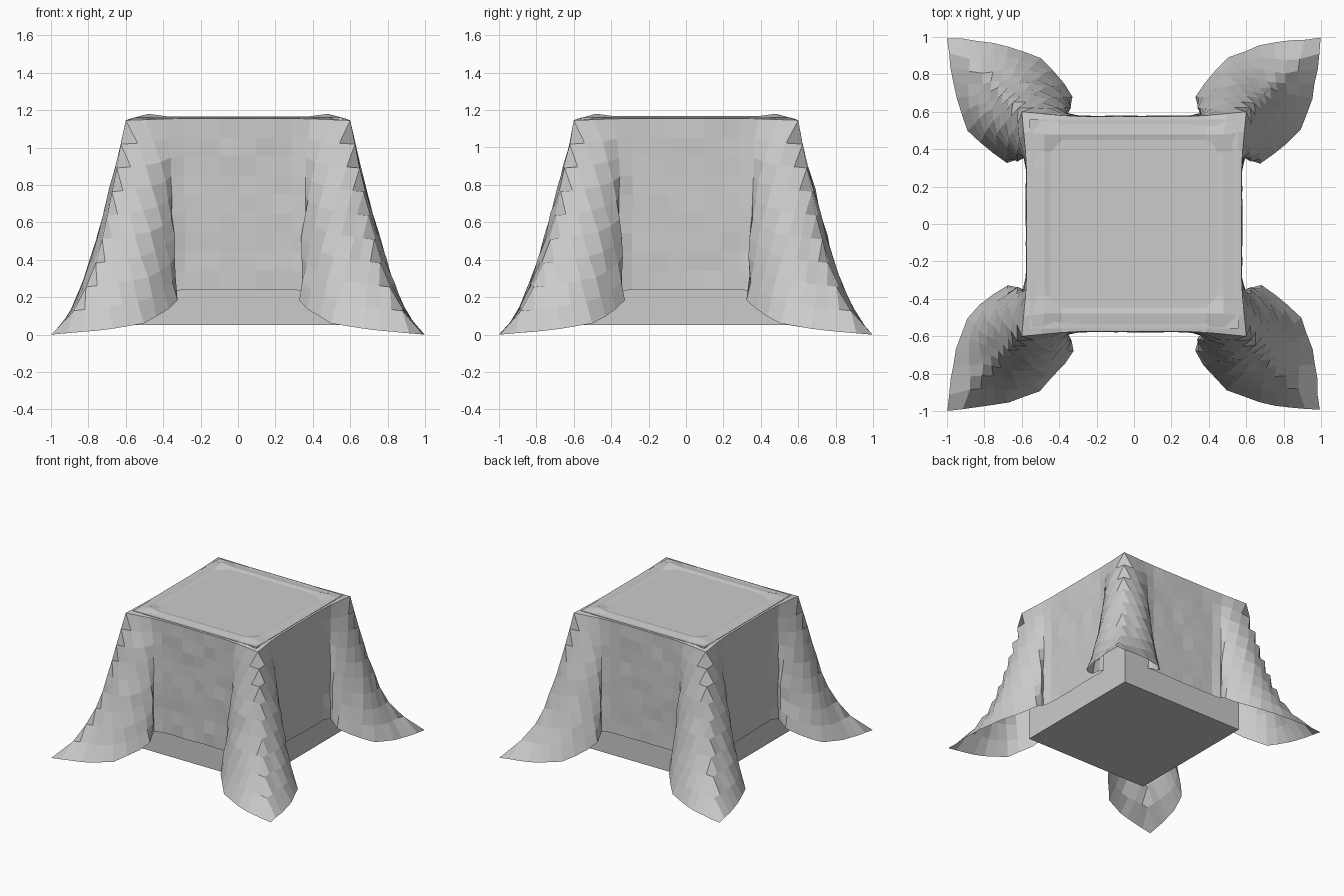
import bpy, bmesh, random
from mathutils import Vector

if "Cube" in bpy.data.objects:
    bpy.data.objects.remove(bpy.data.objects["Cube"])

random.seed(4)
A, DROP, NT, NS = 0.575, 0.915, 12, 9      # half width of top, overhang, grid counts
ROOT = 0.33                                # where the corner fold leaves the side
TIP = 1.49

# Hem of one corner fold: (distance along cloth edge, x, y, z)
HEM = [(0.33, 0.33, 0.572, 0.235), (0.42, 0.37, 0.605, 0.23), (0.54, 0.31, 0.65, 0.20),
       (0.70, 0.385, 0.77, 0.125), (0.88, 0.50, 0.89, 0.06), (1.13, 0.71, 0.965, 0.025),
       (1.49, 0.995, 0.995, 0.0)]


def hem(e):
    for a, b in zip(HEM, HEM[1:]):
        if e <= b[0]:
            f = (e - a[0]) / (b[0] - a[0])
            return Vector(a[1:]).lerp(Vector(b[1:]), f)
    return Vector(HEM[-1][1:])


def drape(p, q):
    """Map a flat cloth point (0 <= p <= q) to its hanging position."""
    if q < A - 1e-4:                                   # resting on the top
        if q < 0.45:
            return Vector((p, q, 1.145))
        return Vector((p, q, 1.18 if p > 0.45 else 1.167))
    s = (q - A) / DROP
    if p < ROOT:                                       # flat against the side
        return Vector((p, A, 1.155 - s * 0.915))
    f = (p - ROOT) / (q - ROOT)                        # flared corner fold
    top = Vector((ROOT + f * 0.27, A + 0.025 * f, 1.155 - 0.01 * f))
    d = hem(ROOT + f * (TIP - ROOT)) - top
    t = min(max((f - 0.5) / 0.5, 0), 1)
    k = 0.12 + 0.33 * t * t * (3 - 2 * t)
    h = s - k * (s - s ** 6)
    return top + Vector((d.x * h, d.y * h, d.z * s))


# Box under the cloth
bpy.ops.mesh.primitive_cube_add(size=1, location=(0, 0, 0.605))
box = bpy.context.object
box.name = "box"
box.scale = (1.12, 1.12, 1.11)
grey = bpy.data.materials.new("dark_grey")
grey.diffuse_color = (0.52, 0.52, 0.52, 1)
grey.use_nodes = True
grey.node_tree.nodes["Principled BSDF"].inputs["Base Color"].default_value = grey.diffuse_color
box.data.materials.append(grey)

# Draped cloth: square grid folded over the box
side = [A + DROP * (i + 1) / NS for i in range(NS)]
coords = [-c for c in reversed(side)] + [-A + 2 * A * i / NT for i in range(NT + 1)] + side
bm = bmesh.new()
grid = []
for y in coords:
    row = []
    for x in coords:
        p, q = abs(x), abs(y)
        v = drape(min(p, q), max(p, q))
        if p > q:
            v.x, v.y = v.y, v.x
        v.x *= 1 if x >= 0 else -1
        v.y *= 1 if y >= 0 else -1
        if max(p, q) > A + 0.01:                       # slight wrinkles on hanging parts
            v += Vector((random.uniform(-1, 1), random.uniform(-1, 1), 0)) * 0.005
        v.z = max(v.z, 0)
        row.append(bm.verts.new(v))
    grid.append(row)
n = len(coords) - 1
for j in range(n):
    for i in range(n):
        bm.faces.new((grid[j][i], grid[j][i + 1], grid[j + 1][i + 1], grid[j + 1][i]))
mesh = bpy.data.meshes.new("draped_cloth")
bm.to_mesh(mesh)
bm.free()
cloth = bpy.data.objects.new("draped_cloth", mesh)
bpy.context.collection.objects.link(cloth)
